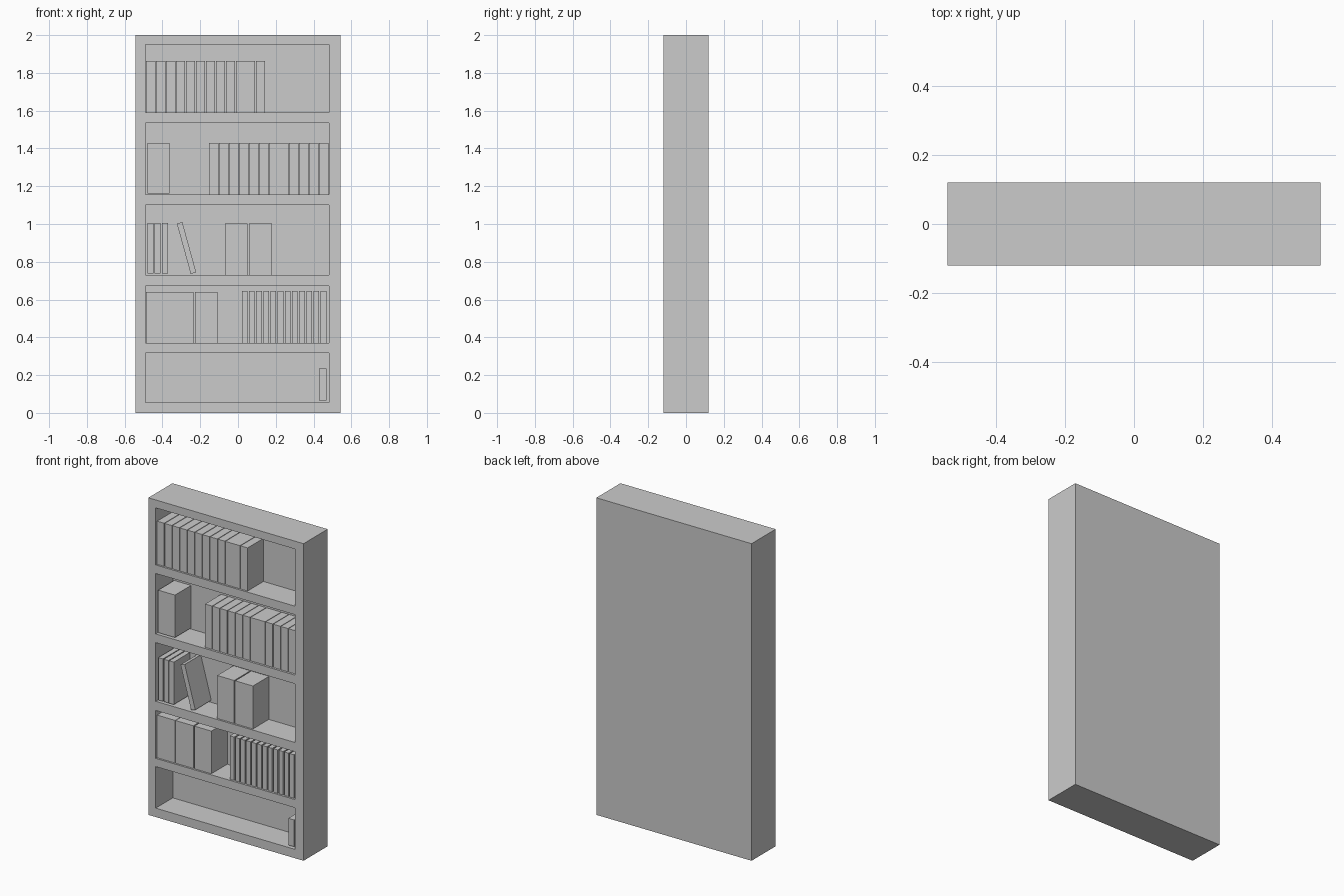
import bpy
import bmesh
from mathutils import Matrix, Vector

if "Cube" in bpy.data.objects:
    bpy.data.objects.remove(bpy.data.objects["Cube"])


def boxes(name, spans, y0, y1):
    """One object made of boxes, each span being (x0, x1, z0, z1)."""
    bm = bmesh.new()
    for x0, x1, z0, z1 in spans:
        m = Matrix.Translation(((x0 + x1) / 2, (y0 + y1) / 2, (z0 + z1) / 2))
        m = m @ Matrix.Diagonal((x1 - x0, y1 - y0, z1 - z0, 1))
        bmesh.ops.create_cube(bm, size=1, matrix=m)
    mesh = bpy.data.meshes.new(name)
    bm.to_mesh(mesh)
    bm.free()
    ob = bpy.data.objects.new(name, mesh)
    bpy.context.collection.objects.link(ob)
    return ob


def row(name, start, pitch, width, count, z0, z1, touching=()):
    """Row of equal books; those listed as touching reach the next book."""
    spans = []
    for i in range(count):
        x = start + i * pitch
        w = pitch if i in touching else width
        spans.append((x, x + w, z0, z1))
    return boxes(name, spans, BOOK_FRONT, BACK)


HALF, FRONT, BACK, REAR = 0.5415, -0.12, 0.05, 0.12
BOOK_FRONT = -0.11

# Case: solid block with five shelf openings, closed by a thick back panel
case = boxes("bookcase_frame", [(-HALF, HALF, 0, 2)], FRONT, BACK)
levels = [(0.056, 0.318), (0.37, 0.672), (0.73, 1.10), (1.155, 1.536), (1.59, 1.95)]
cutter = boxes("shelf_opening_cutter",
               [(-0.49, 0.483, a, b) for a, b in levels], FRONT - 0.1, BACK + 0.1)
cutter.hide_render = True
cutter.hide_viewport = True
cut = case.modifiers.new("openings", "BOOLEAN")
cut.operation = "DIFFERENCE"
cut.solver = "EXACT"
cut.object = cutter
boxes("back_panel", [(-HALF, HALF, 0, 2)], BACK, REAR)

# Top shelf
row("top_shelf_books", -0.487, 0.0529, 0.049, 12, 1.591, 1.863, touching=(9,))

# Second shelf
boxes("second_shelf_wide_book", [(-0.48, -0.363, 1.162, 1.43)], BOOK_FRONT, BACK)
row("second_shelf_books", -0.153, 0.0529, 0.049, 12, 1.157, 1.43, touching=(6,))

# Middle shelf, with one leaning book
row("middle_shelf_thin_books", -0.479, 0.038, 0.032, 3, 0.737, 1.005)
boxes("middle_shelf_wide_books",
      [(-0.068, 0.05, 0.731, 1.002), (0.057, 0.181, 0.731, 1.002)], BOOK_FRONT, BACK)
lean = boxes("leaning_book", [(-0.015, 0.015, -0.138, 0.138)], BOOK_FRONT, BACK)
lean.location = Vector((-0.2725, 0, 0.873))
lean.rotation_euler.y = -0.27

# Fourth shelf
boxes("fourth_shelf_wide_books",
      [(-0.487, -0.361, 0.371, 0.64), (-0.359, -0.235, 0.371, 0.64),
       (-0.228, -0.109, 0.371, 0.64)], BOOK_FRONT, BACK)
row("fourth_shelf_thin_books", 0.02, 0.038, 0.03, 12, 0.371, 0.645)

# Bottom shelf
boxes("bottom_shelf_small_book", [(0.428, 0.468, 0.065, 0.234)], BOOK_FRONT, BACK)
